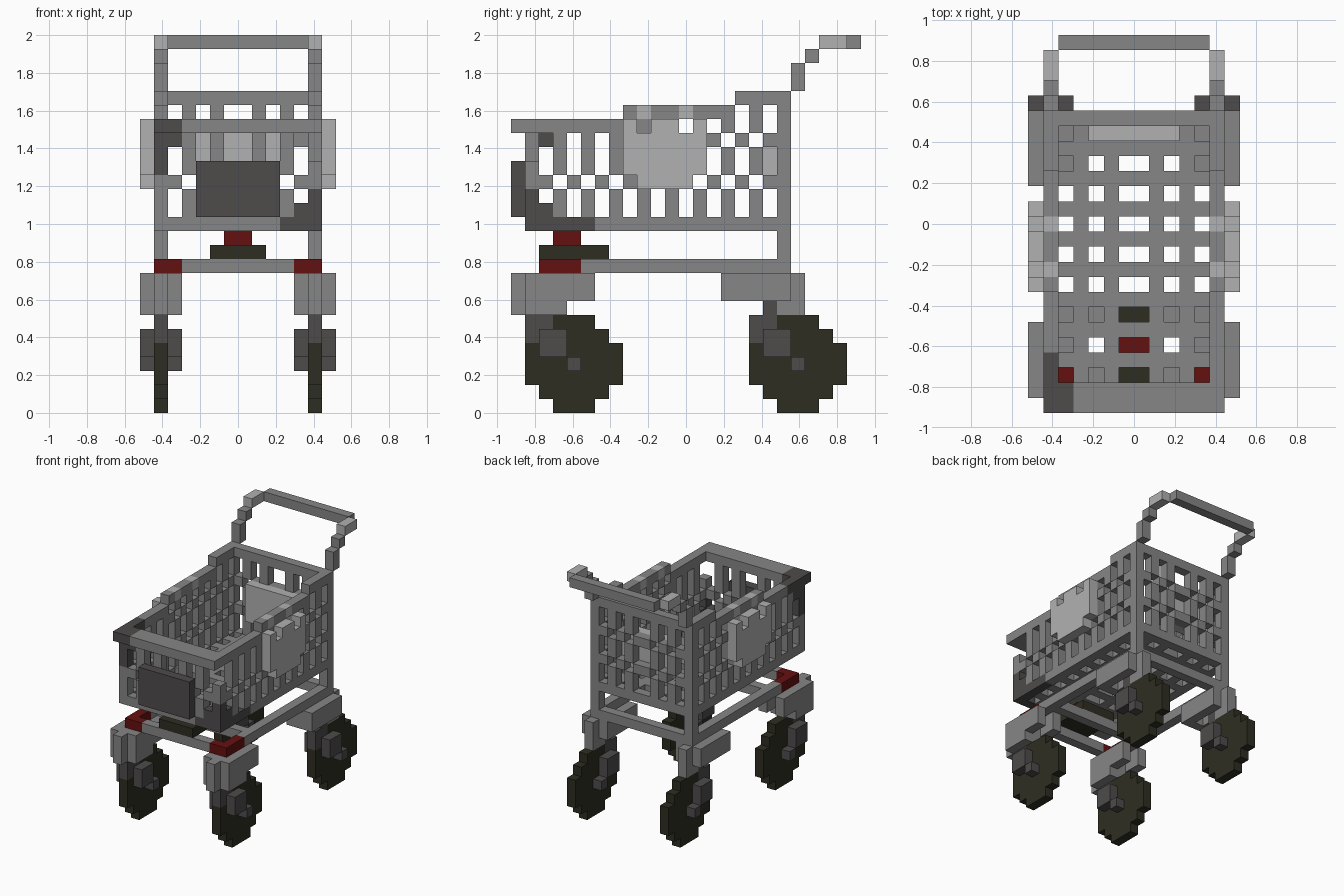
import bpy
import bmesh
from mathutils import Vector

V = 2 / 27                      # edge length of one block
NX, NY = 14, 25                 # block counts across and along the cart

if "Cube" in bpy.data.objects:
    bpy.data.objects.remove(bpy.data.objects["Cube"], do_unlink=True)


def material(name, rgb):
    m = bpy.data.materials.new(name)
    m.use_nodes = True
    m.diffuse_color = (*rgb, 1)
    m.node_tree.nodes["Principled BSDF"].inputs["Base Color"].default_value = (*rgb, 1)
    return m


GREY = material("steel grey", (.24, .24, .24))
LIGHT = material("light grey", (.44, .44, .44))
DARK = material("dark grey", (.077, .07, .07))
RED = material("deep red", (.13, .005, .005))
RUBBER = material("rubber olive", (.027, .027, .016))


def box(x0, x1, y0, y1, z0, z1):
    """All blocks in an inclusive range of block indices."""
    return {(x, y, z) for x in range(x0, x1 + 1)
            for y in range(y0, y1 + 1) for z in range(z0, z1 + 1)}


def mirror(cells):
    return {(NX - 1 - x, y, z) for x, y, z in cells}


def both(cells):
    return cells | mirror(cells)


def build(name, cells, mat, patch=(), patch_mat=None):
    """Turn blocks into one mesh holding only the exposed faces."""
    bm = bmesh.new()
    cache = {}

    def vert(p):
        key = tuple(round(c) for c in p)
        if key not in cache:
            cache[key] = bm.verts.new(((key[0] - NX / 2) * V, (key[1] - NY / 2) * V, key[2] * V))
        return cache[key]

    for c in sorted(cells):
        for axis in range(3):
            for side in (0, 1):
                n = list(c)
                n[axis] += 2 * side - 1
                if tuple(n) in cells:
                    continue
                u, w = Vector((0, 0, 0)), Vector((0, 0, 0))
                u[(axis + 1) % 3] = 1
                w[(axis + 2) % 3] = 1
                o = Vector(c)
                o[axis] += side
                ring = [o, o + u, o + u + w, o + w]
                if not side:
                    ring.reverse()
                f = bm.faces.new([vert(p) for p in ring])
                f.material_index = 1 if c in patch else 0
    me = bpy.data.meshes.new(name)
    bm.to_mesh(me)
    bm.free()
    me.materials.append(mat)
    if patch:
        me.materials.append(patch_mat)
    ob = bpy.data.objects.new(name, me)
    bpy.context.collection.objects.link(ob)


# Wire mesh rule: bars with gaps, and woven rows where the gaps swap over
GAPS_X = {2, 4, 6, 7, 9, 11}
GAPS_Y = set(range(2, 19, 2))


def woven(is_gap, z, rows):
    return is_gap if z in rows else not is_gap


# Basket floor
floor = {c for c in box(1, 12, 1, 19, 13, 13) if not (c[0] in GAPS_X and c[1] in GAPS_Y)}
corner_low = box(12, 12, 1, 5, 13, 13) | box(10, 12, 1, 1, 13, 13)
build("basket_floor", floor, GREY, corner_low, DARK)

# Basket side walls, with a rim that steps up towards the back
side = set()
for y in range(1, 20):
    rim = 20 if y < 8 else 21 if y < 16 else 22
    rows = {16} if y < 8 else {16, 19}
    side |= {(1, y, z) for z in range(14, rim) if woven(y in GAPS_Y, z, rows) or y in (1, 19)}
    side.add((1, y, rim))
side.add((1, 0, 20))
straps = {(x, y, 21) for x in (1, 12) for y in (9, 12)}
corner_top = box(1, 1, 0, 3, 20, 20) | box(1, 1, 1, 1, 17, 20) | box(1, 1, 2, 2, 19, 19)
build("right_basket_wall", (side - straps) | corner_top, GREY, corner_top, DARK)
corner_low = box(12, 12, 1, 1, 14, 15) | box(12, 12, 2, 2, 14, 14)
build("left_basket_wall", (mirror(side) - straps - box(12, 12, 1, 1, 18, 19)) | corner_low,
      GREY, corner_low, DARK)
build("panel_straps", straps, LIGHT)

# Basket front and back walls
front = {c for c in box(2, 11, 1, 1, 14, 19) if woven(c[0] in GAPS_X, c[2], {16})}
front |= box(2, 11, 0, 1, 20, 20)
patch = box(2, 2, 0, 1, 19, 20) | box(11, 11, 1, 1, 14, 14)
build("basket_front", front | box(2, 2, 1, 1, 19, 19) | box(11, 11, 1, 1, 14, 14),
      GREY, patch, DARK)
back = {c for c in box(2, 11, 19, 19, 14, 21) if woven(c[0] in GAPS_X, c[2], {16, 19})}
build("basket_back", back | box(2, 11, 19, 19, 22, 22), GREY)

# Panels on the basket
build("front_plate", box(4, 9, 0, 0, 14, 17), DARK)
build("seat_back", box(4, 9, 18, 18, 16, 19), LIGHT)
panel = box(0, 0, 9, 12, 16, 16) | box(0, 0, 8, 13, 17, 20)
panel -= {(0, 9, 20), (0, 12, 20)}
build("right_side_panel", panel, LIGHT)
build("left_side_panel", mirror(panel), LIGHT)

# Handle
arm = box(1, 1, 20, 20, 23, 24) | box(1, 1, 21, 21, 25, 25)
build("handle_arms", both(arm), GREY)
build("handle_corners", both(box(1, 1, 22, 23, 26, 26)), LIGHT)
build("handle_bar", box(2, 11, 24, 24, 26, 26), GREY)

# Lower frame
frame = both(box(1, 1, 5, 18, 10, 10) | box(1, 1, 19, 19, 10, 13))
frame |= box(2, 11, 6, 6, 10, 10) | box(2, 11, 19, 19, 10, 10) | box(3, 10, 2, 2, 10, 10)
build("lower_frame", frame, GREY)
build("front_bumpers", both(box(1, 1, 2, 4, 10, 10) | box(2, 2, 2, 2, 10, 10)), RED)
build("lower_tray", box(5, 8, 2, 6, 11, 11), RUBBER)
build("tray_mount", box(6, 7, 3, 4, 12, 12), RED)

# Leg brackets
front_bracket = box(0, 2, 1, 3, 7, 9) | box(0, 0, 1, 5, 8, 9) | box(2, 2, 1, 5, 8, 9)
front_bracket |= box(1, 1, 0, 0, 7, 9)
back_bracket = box(0, 2, 15, 15, 8, 9) | box(0, 0, 15, 19, 8, 9) | box(2, 2, 15, 19, 8, 9)
back_bracket |= box(1, 1, 18, 20, 8, 9) | box(1, 1, 19, 20, 7, 7)

# Wheels and forks
HALF = [1, 2, 3, 3, 3, 2, 1]    # half width of the wheel at each height
for place, yc, bracket in (("front", 4, front_bracket), ("back", 20, back_bracket)):
    fork = box(1, 1, yc - 3, yc - 2, 5, 6)
    if place == "back":
        fork |= box(1, 1, yc - 2, yc - 2, 7, 7)
    for x in (0, 2):
        fork |= box(x, x, yc - 2, yc - 1, 4, 5) | {(x, yc, 3)}
    wheel = set()
    for z, h in enumerate(HALF):
        wheel |= box(1, 1, yc - h, yc + h, z, z)
    wheel -= fork
    for hand, place_on in (("right", set), ("left", mirror)):
        build(f"{place}_{hand}_bracket", place_on(bracket), GREY)
        build(f"{place}_{hand}_fork", place_on(fork), DARK)
        build(f"{place}_{hand}_wheel", place_on(wheel), RUBBER)
